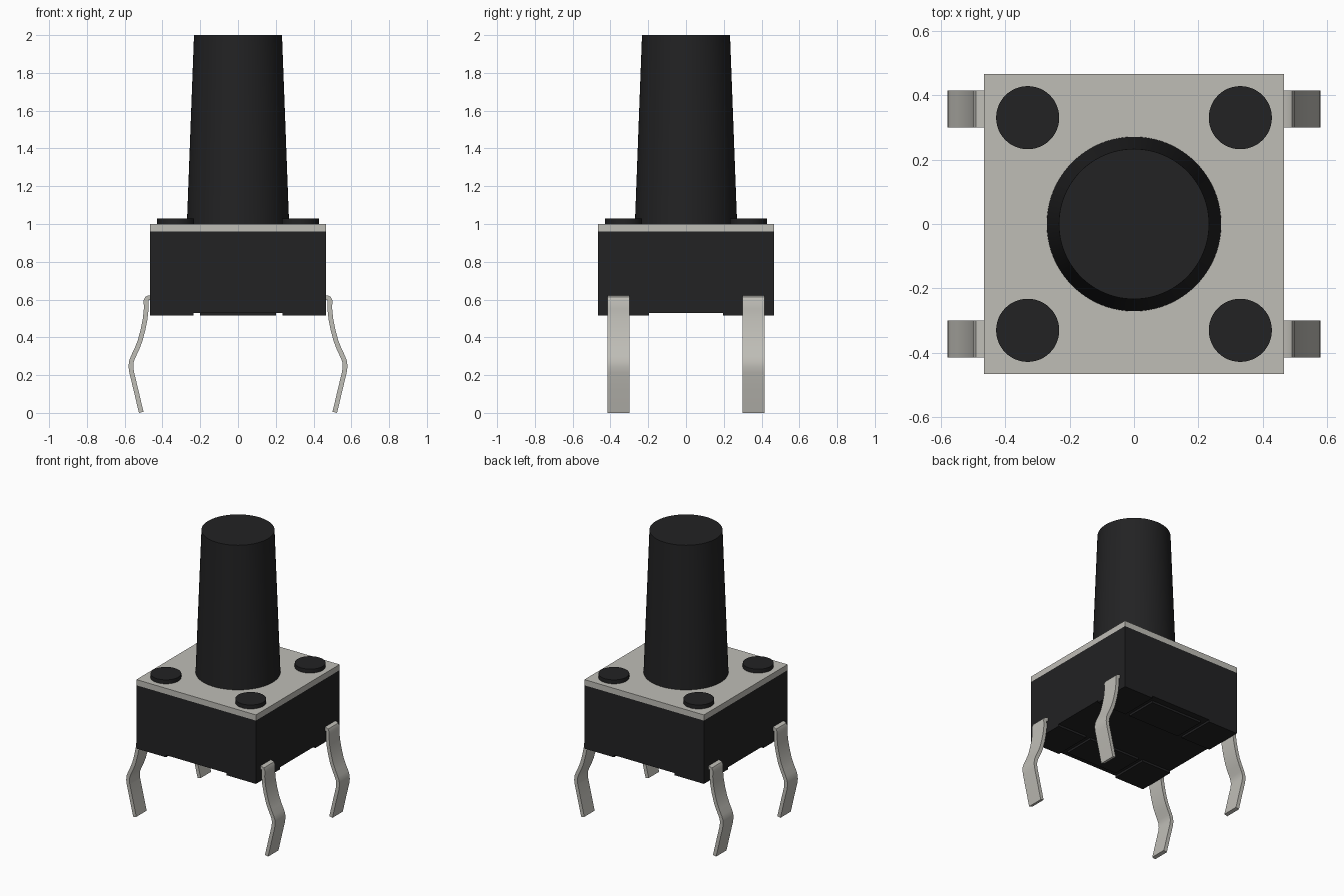
import bpy, bmesh, math
from mathutils import Vector

if "Cube" in bpy.data.objects:
    bpy.data.objects.remove(bpy.data.objects["Cube"])


def material(name, rgb):
    m = bpy.data.materials.new(name)
    m.diffuse_color = (*rgb, 1)
    m.use_nodes = True
    m.node_tree.nodes["Principled BSDF"].inputs["Base Color"].default_value = m.diffuse_color
    return m


BLACK = material("black plastic", (0.016, 0.016, 0.017))
METAL = material("pale metal", (0.52, 0.51, 0.47))


def finish(name, bm, mat, smooth=False):
    bmesh.ops.recalc_face_normals(bm, faces=bm.faces)
    mesh = bpy.data.meshes.new(name)
    bm.to_mesh(mesh)
    bm.free()
    mesh.materials.append(mat)
    ob = bpy.data.objects.new(name, mesh)
    bpy.context.collection.objects.link(ob)
    if smooth:
        bpy.ops.object.select_all(action='DESELECT')
        ob.select_set(True)
        bpy.context.view_layer.objects.active = ob
        bpy.ops.object.shade_smooth_by_angle(angle=math.radians(35))
    return ob


def box(name, x0, x1, y0, y1, z0, z1, mat):
    bm = bmesh.new()
    bmesh.ops.create_cube(bm, size=1)
    for v in bm.verts:
        v.co = (x1 if v.co.x > 0 else x0,
                y1 if v.co.y > 0 else y0,
                z1 if v.co.z > 0 else z0)
    return finish(name, bm, mat)


def cone(name, x, y, z0, z1, r0, r1, mat, sides=64):
    bm = bmesh.new()
    bmesh.ops.create_cone(bm, cap_ends=True, segments=sides,
                          radius1=r0, radius2=r1, depth=z1 - z0)
    bmesh.ops.translate(bm, verts=bm.verts, vec=(x, y, (z0 + z1) / 2))
    return finish(name, bm, mat, True)


def bent_leg(name, path, y0, y1, thick, side):
    """Sweep a flat strip along an x-z centre line."""
    pts = [Vector(p) for p in path]
    left, right = [], []
    for i, p in enumerate(pts):
        t = (pts[min(i + 1, len(pts) - 1)] - pts[max(i - 1, 0)]).normalized()
        n = Vector((-t.y, t.x)) * thick / 2
        left.append(p + n)
        right.append(p - n)
    bm = bmesh.new()
    rows = [[bm.verts.new((side * p.x, y, p.y))
             for p, y in ((a, y0), (a, y1), (b, y1), (b, y0))]
            for a, b in zip(left, right)]
    for r, s in zip(rows, rows[1:]):
        for k in range(4):
            j = (k + 1) % 4
            bm.faces.new((r[k], r[j], s[j], s[k]))
    bm.faces.new(rows[0])
    bm.faces.new(rows[-1])
    return finish(name, bm, METAL, True)


# Housing and metal cover
H = 0.465
box("housing", -H, H, -H, H, 0.53, 0.96, BLACK)
box("cover_plate", -H, H, -H, H, 0.96, 1.0, METAL)

# Tapered push button
cone("button_stem", 0, 0, 0.99, 2.0, 0.271, 0.233, BLACK, 96)

LEG_PATH = [(0.45, 0.609), (0.472, 0.610), (0.482, 0.606), (0.487, 0.595),
            (0.486, 0.55), (0.492, 0.495), (0.503, 0.44), (0.519, 0.38),
            (0.537, 0.335), (0.556, 0.295), (0.565, 0.27), (0.567, 0.245),
            (0.563, 0.215), (0.54, 0.12), (0.517, 0.022), (0.512, 0.003)]

for sx, xn in ((-1, "left"), (1, "right")):
    for sy, yn in ((-1, "front"), (1, "back")):
        tag = f"{yn}_{xn}"
        # Rivet heads, legs and underside corner pads
        cone(f"rivet_{tag}", sx * 0.33, sy * 0.33, 0.99, 1.028, 0.098, 0.098, BLACK, 48)
        ya, yb = sorted((sy * 0.30, sy * 0.415))
        bent_leg(f"leg_{tag}", LEG_PATH, ya, yb, 0.025, sx)
        xa, xb = sorted((sx * 0.235, sx * H))
        ya, yb = sorted((sy * 0.195, sy * H))
        box(f"corner_pad_{tag}", xa, xb, ya, yb, 0.515, 0.53, BLACK)

# Set-back pads between the corners of the underside
for sy, yn in ((-1, "front"), (1, "back")):
    ya, yb = sorted((sy * 0.195, sy * 0.42))
    box(f"middle_pad_{yn}", -0.2, 0.2, ya, yb, 0.515, 0.53, BLACK)
